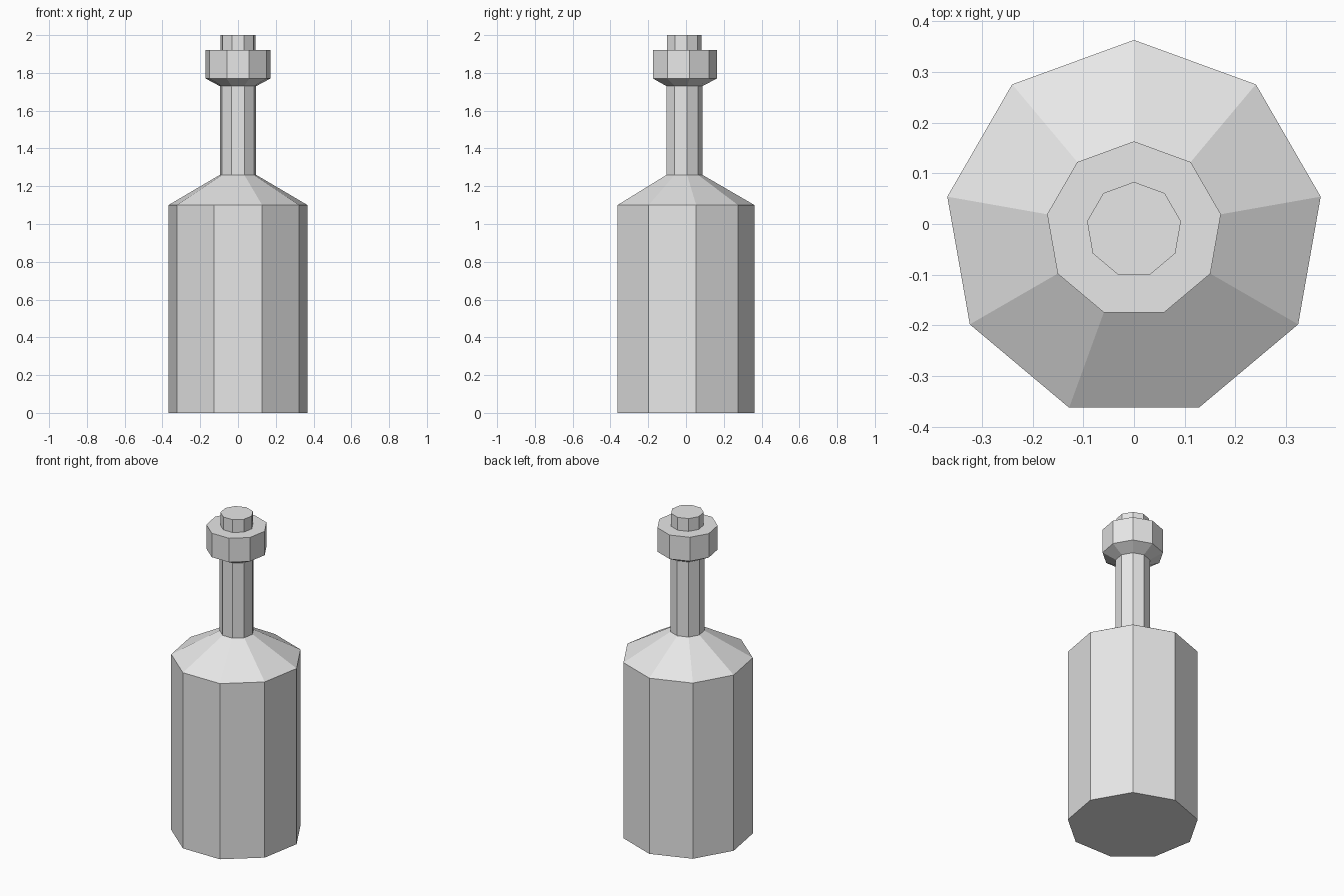
import bpy
import bmesh
from math import sin, cos, tau

SIDES = 9
CENTRE_Y = -0.011

cube = bpy.data.objects.get("Cube")
if cube:
    bpy.data.objects.remove(cube, do_unlink=True)

# One plain grey for the whole bottle
grey = bpy.data.materials.new("light_grey")
grey.use_nodes = True
colour = (0.8, 0.8, 0.8, 1.0)
grey.diffuse_color = colour
grey.node_tree.nodes["Principled BSDF"].inputs["Base Color"].default_value = colour


def turned_part(name, profile):
    """Nine-sided solid from (radius, height) pairs, one corner towards the back."""
    bm = bmesh.new()
    rings = []
    for radius, z in profile:
        angles = [tau * i / SIDES for i in range(SIDES)]
        rings.append([bm.verts.new((-radius * sin(a), CENTRE_Y + radius * cos(a), z))
                      for a in angles])
    for low, high in zip(rings, rings[1:]):
        for i in range(SIDES):
            j = (i + 1) % SIDES
            bm.faces.new((low[i], low[j], high[j], high[i]))
    bm.faces.new(rings[0][::-1])
    bm.faces.new(rings[-1])
    bmesh.ops.recalc_face_normals(bm, faces=bm.faces)
    mesh = bpy.data.meshes.new(name)
    bm.to_mesh(mesh)
    bm.free()
    mesh.materials.append(grey)
    obj = bpy.data.objects.new(name, mesh)
    bpy.context.collection.objects.link(obj)
    return obj


# Body with sloping shoulder and slim neck
turned_part("bottle_body", [(0.374, 0), (0.374, 1.1), (0.098, 1.26), (0.098, 1.73)])

# Collar flaring out from the neck
turned_part("collar", [(0.098, 1.73), (0.174, 1.77), (0.174, 1.92)])

# Stopper on top
turned_part("stopper", [(0.094, 1.92), (0.094, 2.0)])
